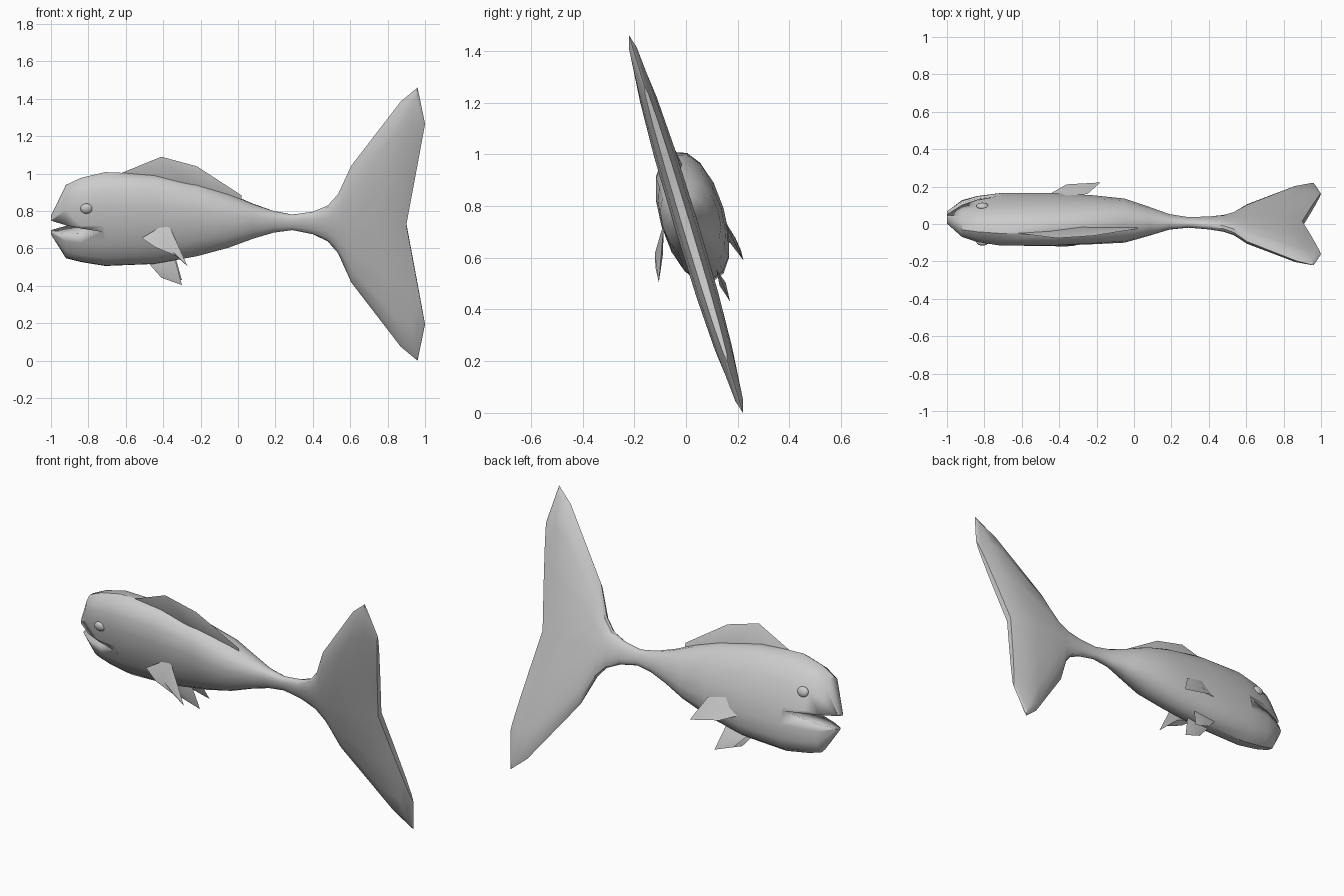
import bpy, bmesh, math
from mathutils import Vector

if "Cube" in bpy.data.objects:
    bpy.data.objects.remove(bpy.data.objects["Cube"])

ROLL = math.radians(16.8)
CA, SA = math.cos(ROLL), math.sin(ROLL)


def place(x, w, v):
    """Fish coordinates (along, sideways, up) -> rolled world position."""
    t = min(max((x + .3) / .9, 0), 1)
    return Vector((x, .025 * (1 - t) + w * CA - v * SA,
                   .757 - .027 * t + w * SA + v * CA))


def finish(name, bm, angle=35):
    bmesh.ops.recalc_face_normals(bm, faces=bm.faces[:])
    me = bpy.data.meshes.new(name)
    bm.to_mesh(me)
    bm.free()
    ob = bpy.data.objects.new(name, me)
    bpy.context.collection.objects.link(ob)
    bpy.ops.object.select_all(action='DESELECT')
    ob.select_set(True)
    bpy.context.view_layer.objects.active = ob
    bpy.ops.object.shade_smooth_by_angle(angle=math.radians(angle))
    return ob


def blade(name, pts, thick):
    """Leaf-shaped fin: outline with a raised middle on both sides."""
    bm = bmesh.new()
    pts = [Vector(p) for p in pts]
    mid = sum(pts, Vector()) / len(pts)
    n = sum(((a - mid).cross(b - mid) for a, b in zip(pts, pts[1:] + pts[:1])), Vector()).normalized()
    ring = [bm.verts.new(p) for p in pts]
    for s in (1, -1):
        c = bm.verts.new(mid + n * thick * s)
        for i, a in enumerate(ring):
            bm.faces.new((a, ring[(i + 1) % len(ring)], c))
    return finish(name, bm)


# Body and tail in one loft: x at middle, x at tips, v offset, half height, half width
RINGS = [
    (-1.0, -1.0, -.034, .052, .03), (-.92, -.92, -.014, .205, .078),
    (-.84, -.84, -.005, .235, .104), (-.71, -.71, 0, .262, .122),
    (-.45, -.45, 0, .251, .125), (-.22, -.22, 0, .204, .119),
    (-.05, -.05, 0, .148, .112), (.08, .08, 0, .095, .074),
    (.19, .19, 0, .06, .038), (.29, .29, 0, .043, .026),
    (.4, .4, 0, .063, .03), (.48, .48, 0, .1, .034), (.53, .535, 0, .165, .038),
    (.59, .605, 0, .325, .045), (.74, .87, 0, .685, .046),
    (.84, .96, 0, .763, .036), (.9, 1.0, 0, .56, .016)]
N = 16
bm = bmesh.new()
loops = []
for xm, xt, off, h, w in RINGS:
    loop = []
    for i in range(N):
        a = math.tau * i / N
        c, s = round(math.cos(a), 6), round(math.sin(a), 6)
        fv = math.copysign(abs(c) ** .9, c)
        fw = math.copysign(abs(s) ** .9, s)
        loop.append(bm.verts.new(place(xm + (xt - xm) * abs(fv), fw * w, off + fv * h)))
    loops.append(loop)
for a, b in zip(loops, loops[1:]):
    for i in range(N):
        j = (i + 1) % N
        bm.faces.new((a[i], a[j], b[j], b[i]))
for lp in (loops[0], loops[-1]):
    for i in range(N // 2):
        q = [lp[i], lp[i + 1], lp[-i - 1], lp[-i]]
        bm.faces.new(list(dict.fromkeys(q)))
body = finish("body_and_tail", bm)

# Open mouth cut as a wedge
bm = bmesh.new()
sides = [[bm.verts.new(place(x, w, v)) for x, v in ((-.72, -.037), (-1.1, .012), (-1.1, -.082))]
         for w in (-.3, .3)]
for s in sides:
    bm.faces.new(s)
for i in range(3):
    j = (i + 1) % 3
    bm.faces.new((sides[0][i], sides[0][j], sides[1][j], sides[1][i]))
cutter = finish("mouth_cutter", bm)
cutter.hide_render = True
mod = body.modifiers.new("mouth", 'BOOLEAN')
mod.operation = 'DIFFERENCE'
mod.object = cutter
mod.solver = 'EXACT'
bpy.ops.object.select_all(action='DESELECT')
body.select_set(True)
bpy.context.view_layer.objects.active = body
# keep the mouth cut ahead of any smoothing modifier
bpy.ops.object.modifier_move_to_index(modifier="mouth", index=0)
bpy.ops.object.modifier_apply(modifier="mouth")
bpy.data.objects.remove(cutter)

# Dorsal fin
blade("dorsal_fin", [place(x, 0, v) for x, v in (
    (-.64, .25), (-.41, .348), (-.22, .297), (.02, .142), (.02, .09), (-.2, .15), (-.5, .2))], .024)

# Side fins, each posed differently
blade("near_side_fin", [(-.515, -.10, .655), (-.375, -.085, .738), (-.27, -.105, .505),
                        (-.33, -.118, .56), (-.44, -.118, .605)], .016)
blade("far_side_fin", [(-.47, .15, .67), (-.36, .152, .74), (-.25, .16, .715),
                       (-.18, .222, .59), (-.36, .212, .63)], .014)

for side, label in ((-1, "near"), (1, "far")):
    # Belly fins
    blade(label + "_belly_fin", [place(x, side * w, v) for x, v, w in (
        (-.48, -.235, .03), (-.41, -.315, .042), (-.3, -.355, .045), (-.335, -.22, .03))], .013)
    # Eyes
    bm = bmesh.new()
    bmesh.ops.create_uvsphere(bm, u_segments=16, v_segments=10, radius=1)
    for v in bm.verts:
        v.co = place(-.81 + v.co.x * .033, side * .1 + v.co.y * .018, .088 + v.co.z * .028)
    finish(label + "_eye", bm, 60)
